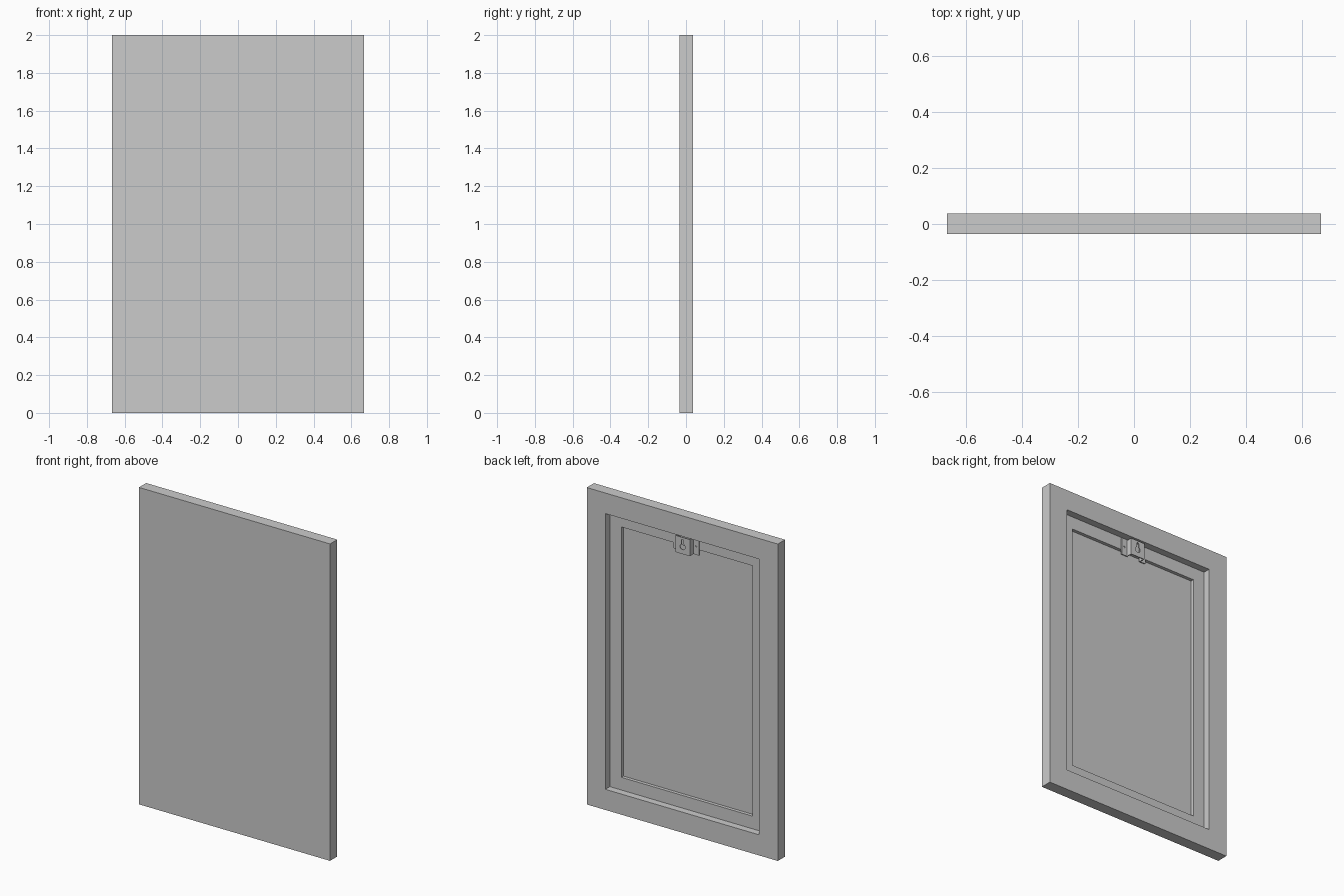
import bpy, bmesh, math

if "Cube" in bpy.data.objects:
    bpy.data.objects.remove(bpy.data.objects["Cube"])

W, Z0, Z1 = 0.667, 0.0, 2.0          # half width, bottom, top
FRONT, BACK = -0.035, 0.037
SHEET, LEDGE = -0.029, -0.008        # recess floor levels


def finish(name, bm):
    bmesh.ops.recalc_face_normals(bm, faces=bm.faces)
    me = bpy.data.meshes.new(name)
    bm.to_mesh(me)
    bm.free()
    ob = bpy.data.objects.new(name, me)
    bpy.context.collection.objects.link(ob)
    return ob


def rect(m, y):
    """Rectangle inset by m from the panel outline, at depth y."""
    x = W - m
    return [(-x, y, Z0 + m), (x, y, Z0 + m), (x, y, Z1 - m), (-x, y, Z1 - m)]


def prism(name, pts, offset):
    """Extrude a flat outline along offset."""
    bm = bmesh.new()
    f = bm.faces.new([bm.verts.new(p) for p in pts])
    ext = bmesh.ops.extrude_face_region(bm, geom=[f])
    bmesh.ops.translate(bm, vec=offset,
                        verts=[v for v in ext["geom"] if isinstance(v, bmesh.types.BMVert)])
    return finish(name, bm)


# Panel: front sheet, ledge and deep border as one stepped section
bm = bmesh.new()
steps = [(0, FRONT), (0, BACK), (0.13, BACK), (0.13, LEDGE), (0.21, LEDGE), (0.21, SHEET)]
loops = [[bm.verts.new(p) for p in rect(m, y)] for m, y in steps]
for a, b in zip(loops, loops[1:]):
    for i in range(4):
        j = (i + 1) % 4
        bm.faces.new((a[i], a[j], b[j], b[i]))
bm.faces.new(loops[0])
bm.faces.new(loops[-1])
finish("stepped_panel", bm)

# Hanging bracket: hat-shaped strip sitting on the upper ledge
t, top, lo, hi = 0.005, 0.034, 1.757, 1.862
half = [(0.09, LEDGE), (0.09, LEDGE + t), (0.05, LEDGE + t), (0.05, top)]
under = [(0.05 - t, top - t), (0.05 - t, LEDGE)]
prof = (half + [(-x, y) for x, y in reversed(half)]
        + [(-x, y) for x, y in reversed(under)] + under)
bracket = prism("hanging_bracket", [(x, y, lo) for x, y in prof], (0, 0, hi - lo))


def cut(name, pts2d, y0, y1):
    c = prism(name, [(x, y0, z) for x, z in pts2d], (0, y1 - y0, 0))
    c.hide_render = True
    c.hide_viewport = True
    mod = bracket.modifiers.new(name, 'BOOLEAN')
    mod.operation = 'DIFFERENCE'
    mod.object = c
    mod.solver = 'EXACT'


def arc(cx, cz, r, a0, a1, n):
    return [(cx + r * math.cos(math.radians(a0 + (a1 - a0) * i / n)),
             cz + r * math.sin(math.radians(a0 + (a1 - a0) * i / n))) for i in range(n + 1)]


# Keyhole: round bottom with a narrow rounded slot above
cut("keyhole_cutter", arc(0, 1.803, 0.018, 115, 425, 20) + arc(0, 1.842, 0.0076, 0, 180, 8),
    top - 0.012, top + 0.02)
# Screw holes in both flanges
for s in (-1, 1):
    cut("screw_hole_cutter", arc(s * 0.07, 1.812, 0.006, 0, 330, 11), LEDGE - 0.01, LEDGE + 0.02)
